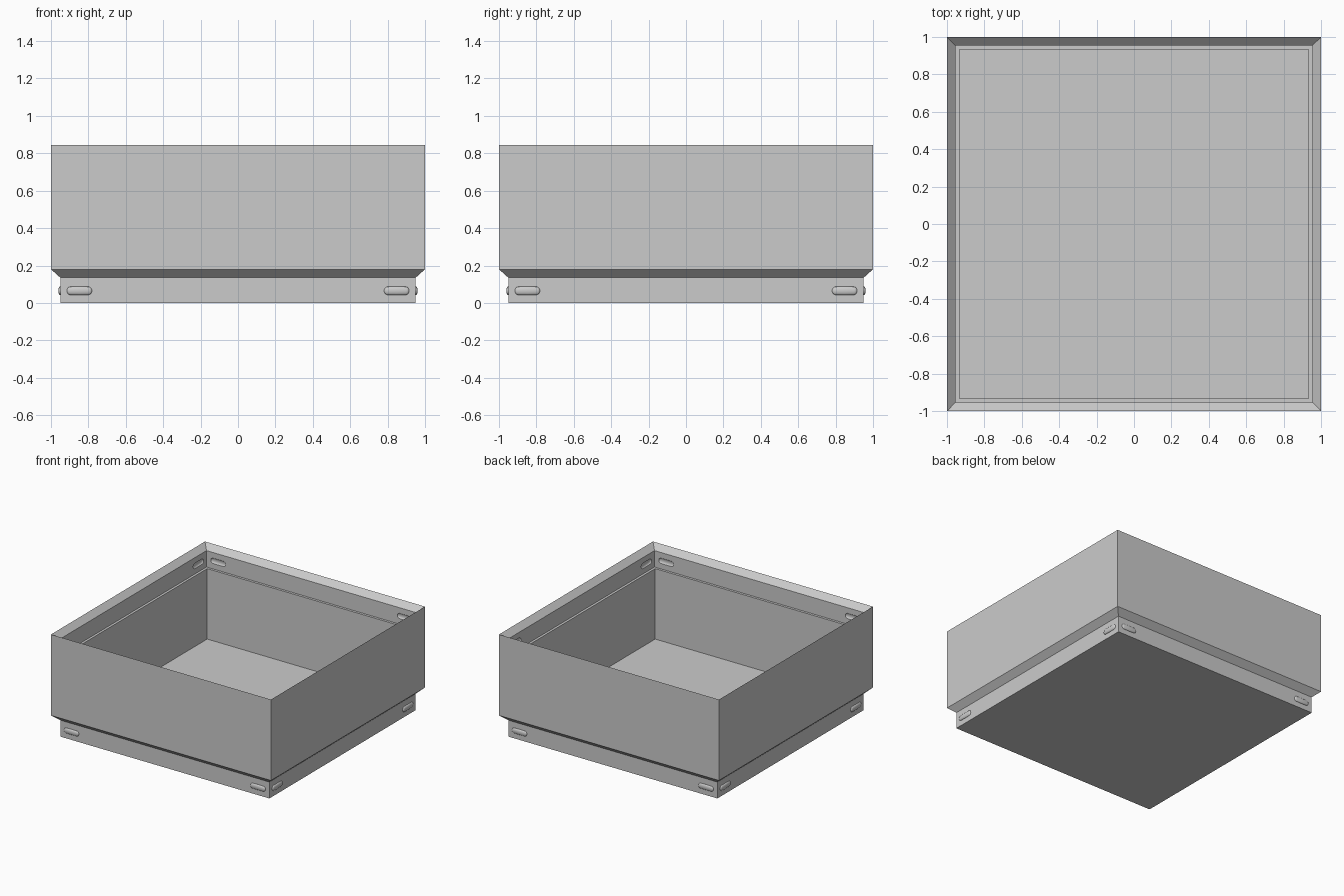
import bpy, bmesh, math
from mathutils import Matrix, Vector

default = bpy.data.objects.get("Cube")
if default:
    bpy.data.objects.remove(default, do_unlink=True)

grey = bpy.data.materials.new("plain grey")
grey.use_nodes = True
colour = (0.6, 0.6, 0.6, 1)
grey.diffuse_color = colour
grey.node_tree.nodes["Principled BSDF"].inputs["Base Color"].default_value = colour

NECK, LIP = 0.95, 0.954      # half widths of the foot and of the socket it nests in


def make_object(name, bm):
    mesh = bpy.data.meshes.new(name)
    bmesh.ops.recalc_face_normals(bm, faces=bm.faces)
    bm.to_mesh(mesh)
    bm.free()
    mesh.materials.append(grey)
    obj = bpy.data.objects.new(name, mesh)
    bpy.context.collection.objects.link(obj)
    return obj


def smooth(obj):
    bpy.ops.object.select_all(action="DESELECT")
    obj.select_set(True)
    bpy.context.view_layer.objects.active = obj
    bpy.ops.object.shade_smooth_by_angle(angle=math.radians(35))


def square_loft(name, profile):
    """Loft square rings of (half width, height), closed at both ends."""
    bm = bmesh.new()
    rings = [[bm.verts.new((sx * r, sy * r, z))
              for sx, sy in ((-1, -1), (1, -1), (1, 1), (-1, 1))]
             for r, z in profile]
    for a, b in zip(rings, rings[1:]):
        for i in range(4):
            j = (i + 1) % 4
            bm.faces.new((a[i], a[j], b[j], b[i]))
    bm.faces.new(rings[0])
    bm.faces.new(rings[-1])
    return make_object(name, bm)


def pill_set(name, wall, z):
    """Flattened pills, two on each of the four walls."""
    bm = bmesh.new()
    radius, half, depth = 0.0225, 0.045, 0.011
    for side in range(4):
        turn = Matrix.Rotation(side * math.pi / 2, 4, "Z")
        for x in (-0.848, 0.848):
            new = bmesh.ops.create_uvsphere(bm, u_segments=24, v_segments=12, radius=1,
                                            matrix=Matrix.Rotation(math.pi / 2, 4, "Y"))
            for v in new["verts"]:
                # split the sphere at its equator to stretch it into a pill
                shift = half * max(-1, min(1, v.co.x * 4))
                p = Vector((x + v.co.x * radius + shift,
                            -wall + v.co.y * depth, z + v.co.z * radius))
                v.co = turn @ p
    return make_object(name, bm)


# Open box: stepped foot outside, sloped rim and nesting ledge inside
box = square_loft("box_body", [
    (NECK, 0), (NECK, 0.135), (1, 0.18), (1, 0.845),
    (LIP, 0.8), (LIP, 0.665), (0.934, 0.665), (0.934, 0.086)])

# Recesses inside the rim
cutter = pill_set("recess_cutter", LIP, 0.732)
cutter.hide_render = True
smooth(cutter)
cut = box.modifiers.new("recesses", "BOOLEAN")
cut.operation = "DIFFERENCE"
cut.solver = "EXACT"
cut.object = cutter
smooth(box)
bpy.ops.object.modifier_apply(modifier=cut.name)
bpy.data.objects.remove(cutter, do_unlink=True)
smooth(box)

# Matching snap pins on the foot
smooth(pill_set("snap_pins", NECK, 0.065))
